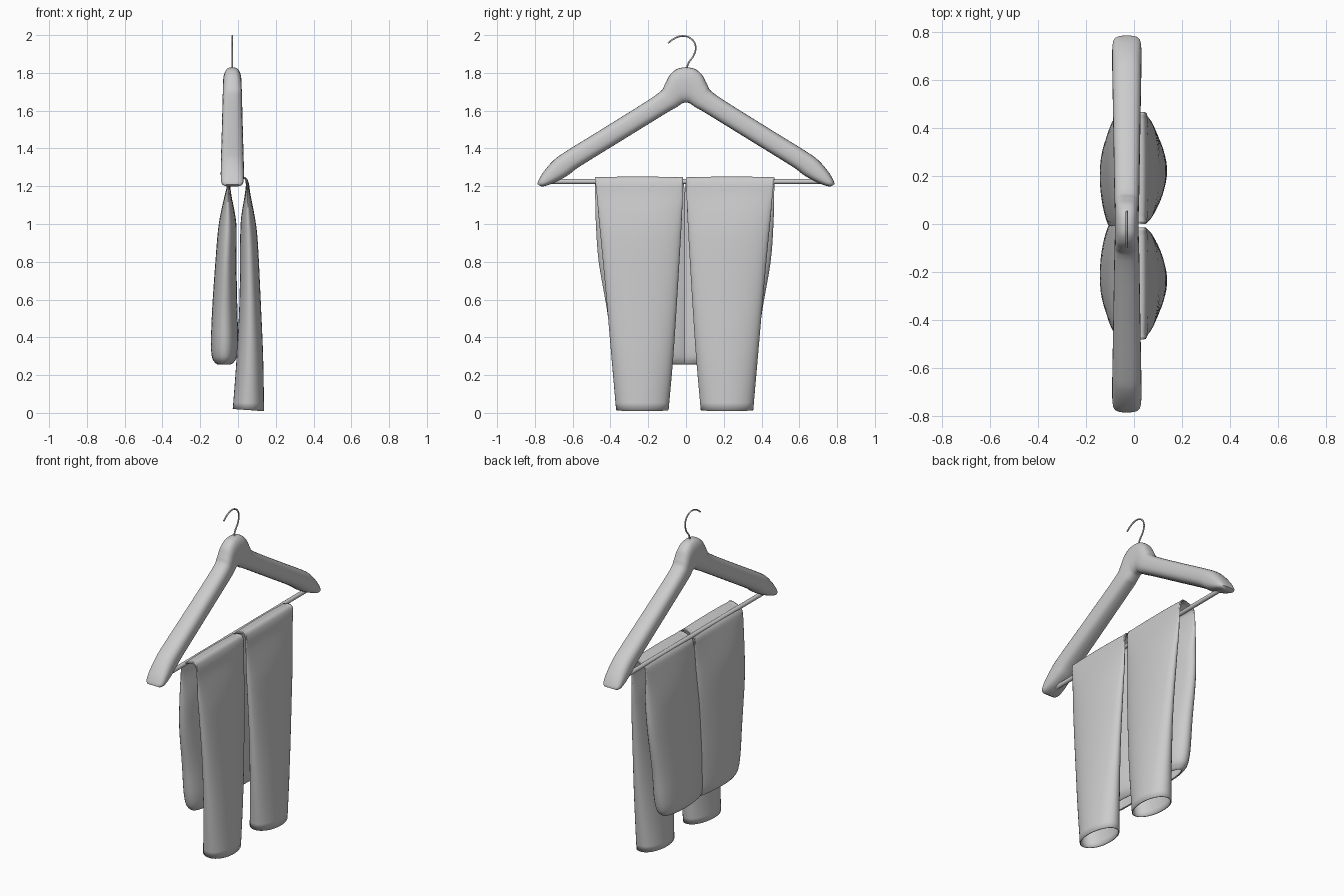
import bpy, bmesh, math
from mathutils import Vector

if "Cube" in bpy.data.objects:
    bpy.data.objects.remove(bpy.data.objects["Cube"])


def catmull(rows, steps):
    # smooth interpolation through rows of numbers
    out = []
    for i in range(len(rows) - 1):
        a, b = rows[max(i - 1, 0)], rows[i]
        c, d = rows[i + 1], rows[min(i + 2, len(rows) - 1)]
        for k in range(steps):
            t = k / steps
            out.append([0.5 * (2 * q + (r - p) * t + (2 * p - 5 * q + 4 * r - s) * t * t
                               + (3 * q - p - 3 * r + s) * t ** 3)
                        for p, q, r, s in zip(a, b, c, d)])
    out.append(list(rows[-1]))
    return out


def loft(name, rings, caps, angle):
    bm = bmesh.new()
    vs = [[bm.verts.new(p) for p in r] for r in rings]
    n = len(vs[0])
    for a, b in zip(vs, vs[1:]):
        for i in range(n):
            j = (i + 1) % n
            bm.faces.new((a[i], a[j], b[j], b[i]))
    if caps:
        bm.faces.new(vs[0])
        bm.faces.new(vs[-1])
    bmesh.ops.recalc_face_normals(bm, faces=bm.faces[:])
    me = bpy.data.meshes.new(name)
    bm.to_mesh(me)
    bm.free()
    ob = bpy.data.objects.new(name, me)
    bpy.context.collection.objects.link(ob)
    bpy.context.view_layer.objects.active = ob
    bpy.ops.object.select_all(action='DESELECT')
    ob.select_set(True)
    bpy.ops.object.shade_smooth_by_angle(angle=math.radians(angle))
    return ob


def power(v, e):
    return math.copysign(abs(v) ** e, v)


HX = -0.03  # hanger centre in x

# Wooden hanger: upper edge y,z, lower edge y,z, half thickness
half = [(0, 1.83, 0, 1.643, .049), (.045, 1.822, .015, 1.641, .049),
        (.085, 1.79, .03, 1.632, .05), (.112, 1.74, .055, 1.615, .051),
        (.155, 1.686, .1, 1.59, .052), (.4, 1.53, .34, 1.442, .056),
        (.63, 1.388, .56, 1.306, .06), (.70, 1.338, .625, 1.258, .061),
        (.755, 1.275, .69, 1.222, .061), (.782, 1.228, .74, 1.203, .056),
        (.786, 1.21, .765, 1.198, .04)]
right = catmull(half, 4)
left = [[-r[0], r[1], -r[2], r[3], r[4]] for r in right[:0:-1]]
rings = []
for ty, tz, by, bz, h in left + right:
    ring = []
    for k in range(28):
        a = math.tau * k / 28
        u = 0.5 + 0.5 * power(math.sin(a), 0.75)
        ring.append((HX + h * power(math.cos(a), 0.75),
                     by + (ty - by) * u, bz + (tz - bz) * u))
    rings.append(ring)
loft("hanger_body", rings, True, 50)

# Trouser bar
rings = [[(HX + .013 * math.cos(math.tau * k / 16), y, 1.225 + .013 * math.sin(math.tau * k / 16))
          for k in range(16)] for y in (-.72, .72)]
loft("trouser_bar", rings, True, 40)

# Wire hook
cu = bpy.data.curves.new("hook", 'CURVE')
cu.dimensions = '3D'
cu.bevel_depth = .0045
cu.bevel_resolution = 3
cu.use_fill_caps = True
pts = [(0, 1.8), (.012, 1.85), (.042, 1.895), (.05, 1.945), (.025, 1.982),
       (-.02, 1.995), (-.065, 1.98), (-.096, 1.957)]
sp = cu.splines.new('BEZIER')
sp.bezier_points.add(len(pts) - 1)
for bp, (y, z) in zip(sp.bezier_points, pts):
    bp.co = (HX, y, z)
    bp.handle_left_type = bp.handle_right_type = 'AUTO'
bpy.context.collection.objects.link(bpy.data.objects.new("hook", cu))

# Trousers, each half one tube from cuff, over the bar, to the waist:
# x, z, half thickness, inner y, outer y
path = [(.055, .015, .083, .085, .363), (.063, .3, .07, .06, .388),
        (.064, .6, .056, .04, .414), (.058, .9, .047, .022, .442),
        (.053, 1.03, .037, .015, .455), (.051, 1.15, .016, .01, .465),
        (.049, 1.215, .008, .008, .472), (.033, 1.244, .006, .008, .475),
        (-.01, 1.236, .006, .008, .475), (-.042, 1.215, .008, .005, .475),
        (-.052, 1.165, .015, .0, .474), (-.055, 1.0, .046, -.01, .47),
        (-.064, .8, .055, -.03, .455), (-.07, .55, .066, -.035, .412),
        (-.071, .38, .071, -.035, .39), (-.072, .3, .066, -.035, .37),
        (-.073, .268, .05, -.03, .345), (-.073, .257, .036, -.02, .325)]
rows = catmull(path, 5)
for side, name in ((1, "trouser_half_right"), (-1, "trouser_half_left")):
    rings = []
    for i, (x, z, h, yi, yo) in enumerate(rows):
        p, q = rows[max(i - 1, 0)], rows[min(i + 1, len(rows) - 1)]
        t = Vector((q[0] - p[0], 0, q[1] - p[1])).normalized()
        nrm = Vector((t.z, 0, -t.x))
        # keep cuff and waist rings level
        if z < .35:
            nrm = Vector((1 if nrm.x > 0 else -1, 0, 0))
        # fuller toward the outer seam on the waist half
        skew = .15 if x < -.05 else .04
        # waist hem and cuff dip slightly
        dip = .006 if z < .05 else 0
        ring = []
        for k in range(40):
            a = math.tau * k / 40
            y = (yi + yo) / 2 + (yo - yi) / 2 * math.cos(a)
            w = h * power(math.sin(a), .95) * (1 + skew * math.cos(a))
            ring.append(Vector((x, side * y - .007, z - dip * math.sin(a))) + nrm * w)
        rings.append(ring)
    ob = loft(name, rings, False, 60)
    m = ob.modifiers.new("cloth_thickness", 'SOLIDIFY')
    m.thickness = .006
    m.offset = -1
